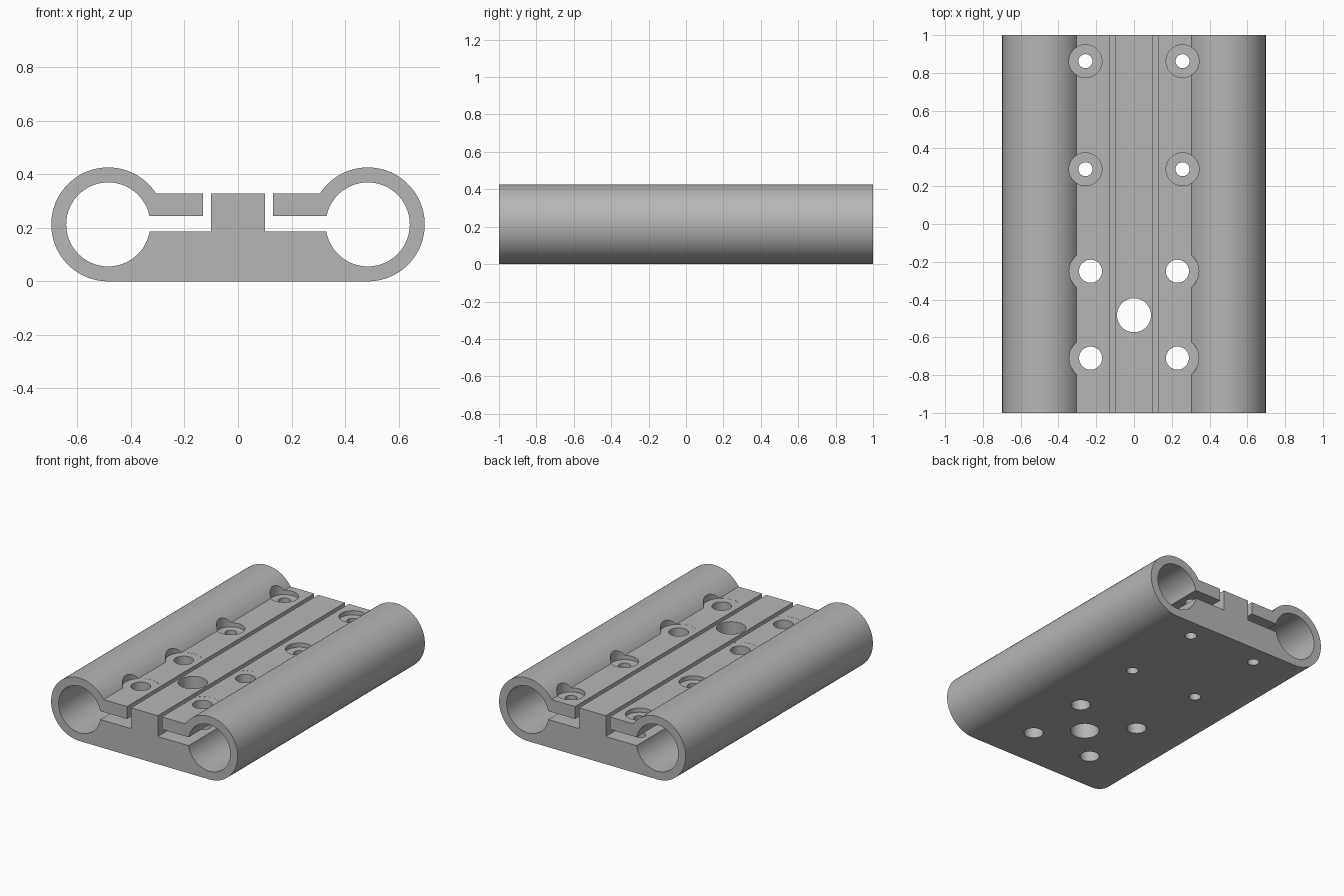
import bpy, bmesh, math

if "Cube" in bpy.data.objects:
    bpy.data.objects.remove(bpy.data.objects["Cube"])

CX, CZ = 0.485, 0.213         # tube centre
R_OUT, R_IN = 0.213, 0.157    # tube radii
JAW_TOP, SLOT_TOP, SLOT_LOW = 0.328, 0.244, 0.187

metal = bpy.data.materials.new("grey metal")
metal.diffuse_color = (0.47, 0.47, 0.47, 1)
metal.use_nodes = True
metal.node_tree.nodes["Principled BSDF"].inputs["Base Color"].default_value = metal.diffuse_color


def arc(r, z_start, z_end, n, clockwise):
    """Arc round the right tube between two heights on its inner side."""
    a = math.pi - math.asin((z_start - CZ) / r)
    b = -math.pi - math.asin((z_end - CZ) / r) if clockwise else z_end
    return [(CX + r * math.cos(a + (b - a) * i / n),
             CZ + r * math.sin(a + (b - a) * i / n)) for i in range(n + 1)]


# Right half of the clamp section: outer wall, jaw, bore, slot, centre rib
outer = arc(R_OUT, JAW_TOP, -math.pi / 2, 48, False)[::-1]
bore = arc(R_IN, SLOT_TOP, SLOT_LOW, 72, True)
half = (outer + [(0.13, JAW_TOP), (0.13, SLOT_TOP)] + bore
        + [(0.10, SLOT_LOW), (0.10, JAW_TOP)])
section = half + [(-x, z) for x, z in reversed(half)]

# Extruded clamp body
bm = bmesh.new()
face = bm.faces.new([bm.verts.new((x, -1, z)) for x, z in section])
ext = bmesh.ops.extrude_face_region(bm, geom=[face])
bmesh.ops.translate(bm, vec=(0, 2, 0),
                    verts=[v for v in ext["geom"] if isinstance(v, bmesh.types.BMVert)])
bmesh.ops.recalc_face_normals(bm, faces=bm.faces)
mesh = bpy.data.meshes.new("clamp_body")
bm.to_mesh(mesh)
bm.free()
body = bpy.data.objects.new("clamp_body", mesh)
bpy.context.collection.objects.link(body)
mesh.materials.append(metal)


def drill(x, y, r, z0=-0.2):
    """Cut a vertical hole from z0 up through the top."""
    top = 0.7
    bpy.ops.mesh.primitive_cylinder_add(vertices=48, radius=r, depth=top - z0,
                                        location=(x, y, (top + z0) / 2))
    cutter = bpy.context.object
    cutter.name = "hole_cutter"
    cutter.hide_render = True
    cutter.data.materials.append(metal)
    mod = body.modifiers.new("hole", "BOOLEAN")
    mod.operation, mod.solver, mod.object = "DIFFERENCE", "EXACT", cutter
    bpy.context.view_layer.objects.active = body
    bpy.ops.object.modifier_apply(modifier=mod.name)
    bpy.data.objects.remove(cutter)


for side in (-1, 1):
    # Counterbored clamp screw holes
    for y in (0.862, 0.29):
        drill(side * 0.257, y, 0.087, 0.300)
        drill(side * 0.257, y, 0.037)
    # Mounting holes with clearance cut into the tube wall
    for y in (-0.25, -0.71):
        drill(side * 0.23, y, 0.113, JAW_TOP - 0.0005)
        drill(side * 0.23, y, 0.061)

# Large centre hole
drill(0, -0.483, 0.09)

bpy.ops.object.select_all(action="DESELECT")
body.select_set(True)
bpy.context.view_layer.objects.active = body
bpy.ops.object.shade_smooth_by_angle(angle=math.radians(30))
